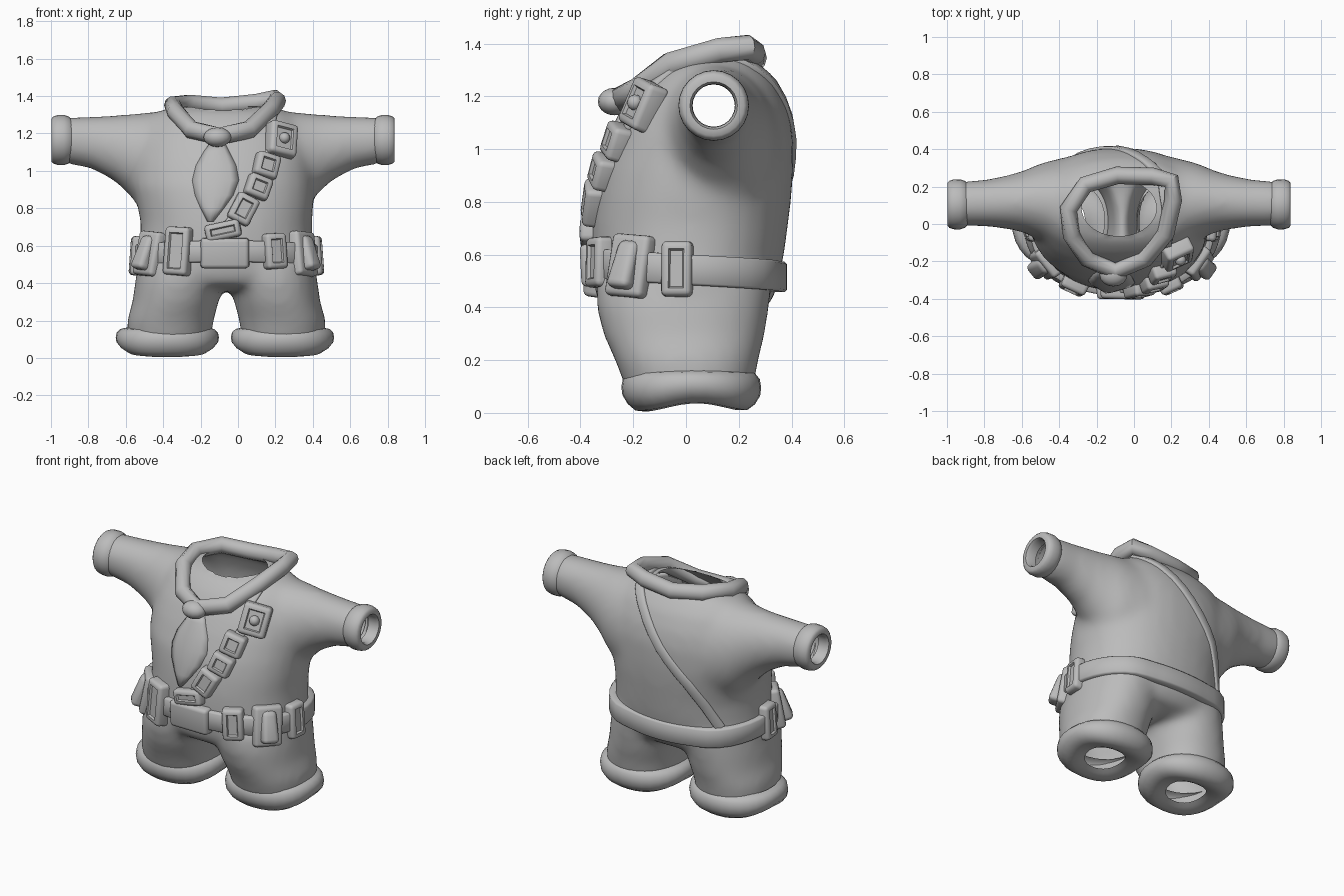
import bpy, bmesh
from math import sin, cos, pi, radians, copysign
from mathutils import Vector, Matrix
from mathutils.bvhtree import BVHTree

if "Cube" in bpy.data.objects:
    bpy.data.objects.remove(bpy.data.objects["Cube"])

MID = -0.08  # centre of the sleeves and chest
HIP = -0.062  # centre of the hips and legs
grey = bpy.data.materials.new("plain_grey")
grey.use_nodes = True
grey.diffuse_color = (0.5, 0.5, 0.5, 1)
grey.node_tree.nodes["Principled BSDF"].inputs["Base Color"].default_value = (0.5, 0.5, 0.5, 1)


def add(name, bm, smooth=40):
    mesh = bpy.data.meshes.new(name)
    bm.to_mesh(mesh)
    bm.free()
    mesh.materials.append(grey)
    ob = bpy.data.objects.new(name, mesh)
    bpy.context.collection.objects.link(ob)
    bpy.ops.object.select_all(action='DESELECT')
    ob.select_set(True)
    bpy.context.view_layer.objects.active = ob
    bpy.ops.object.shade_smooth_by_angle(angle=radians(smooth))
    return ob


def ring(center, u, v, power=2.0, n=32):
    pts = []
    for i in range(n):
        c, s = cos(2 * pi * i / n), sin(2 * pi * i / n)
        pts.append(Vector(center) + Vector(u) * copysign(abs(c) ** (2 / power), c)
                   + Vector(v) * copysign(abs(s) ** (2 / power), s))
    return pts


def loft(bm, rings, caps=True, closed=False):
    rows = [[bm.verts.new(p) for p in r] for r in rings]
    n = len(rows[0])
    faces = []
    pairs = list(zip(rows, rows[1:])) + ([(rows[-1], rows[0])] if closed else [])
    for a, b in pairs:
        for i in range(n):
            j = (i + 1) % n
            faces.append(bm.faces.new((a[i], a[j], b[j], b[i])))
    if caps and not closed:
        faces += [bm.faces.new(rows[0]), bm.faces.new(rows[-1])]
    bmesh.ops.recalc_face_normals(bm, faces=faces)


def flat_ring(x, hw, front, back, z, power=2.2):
    return ring((x, (front + back) / 2, z), (hw, 0, 0), (0, (back - front) / 2, 0), power)


# Body: torso, flared sleeves and legs merged into one smooth skin
TORSO = [(.36, HIP, .28, -.2, .2), (.39, HIP, .44, -.315, .3), (.45, HIP, .485, -.345, .34),
         (.6, HIP, .465, -.36, .372), (.72, HIP, .458, -.357, .388), (.82, -.068, .472, -.345, .4),
         (.92, MID, .485, -.325, .407), (1.05, MID, .48, -.275, .407), (1.15, MID, .46, -.225, .388),
         (1.25, MID, .42, -.16, .345), (1.31, MID, .36, -.1, .295), (1.345, MID, .27, -.02, .26)]
SLEEVE = [(.28, .68, 1.325, -.15, .36), (.42, .77, 1.312, -.09, .325), (.5, .87, 1.303, -.05, .29),
          (.58, .945, 1.298, -.03, .265), (.7, 1.01, 1.292, -.015, .24), (.87, 1.045, 1.285, -.01, .225)]
LEG = [(.07, .308, .22, -.22, .25), (.2, .3, .232, -.27, .275), (.3, .272, .23, -.315, .3),
       (.4, .252, .237, -.34, .315), (.52, .225, .24, -.34, .33)]
bm = bmesh.new()
loft(bm, [flat_ring(x, hw, f, b, z) for z, x, hw, f, b in TORSO])
for side in (-1, 1):
    loft(bm, [ring((MID + side * d, (f + b) / 2, (lo + hi) / 2), (0, (b - f) / 2, 0),
                   (0, 0, (hi - lo) / 2)) for d, lo, hi, f, b in SLEEVE])
    loft(bm, [flat_ring(HIP + side * off, hw, f, b, z) for z, off, hw, f, b in LEG])
draft = add("body_draft", bm)
remesh = draft.modifiers.new("Merge", 'REMESH')
remesh.mode = 'VOXEL'
remesh.voxel_size = 0.022
soften = draft.modifiers.new("Soften", 'SMOOTH')
soften.factor, soften.iterations = 0.5, 16
skin = bpy.data.meshes.new_from_object(draft.evaluated_get(bpy.context.evaluated_depsgraph_get()))
bpy.data.objects.remove(draft)

bm = bmesh.new()
bm.from_mesh(skin)
bpy.data.meshes.remove(skin)
bvh = BVHTree.FromBMesh(bm)


# Openings at the neck, sleeves and legs
def neck_radius(p):
    return (((p.x - MID) / .2) ** 2 + ((p.y - .085) / .15) ** 2) ** .5


def is_opening(p):
    return (p.z > 1.1 and neck_radius(p) < 1) or abs(p.x - MID) > .845 or p.z < .1


bmesh.ops.delete(bm, geom=[f for f in bm.faces if is_opening(f.calc_center_median())], context='FACES')
for v in bm.verts:
    if v.is_boundary and v.co.z > 1.1 and abs(v.co.x - MID) < .5:
        k = neck_radius(v.co)
        v.co.x = MID + (v.co.x - MID) / k
        v.co.y = .085 + (v.co.y - .085) / k
add("body_suit", bm, 60)

# Rolled sleeve cuffs and trouser hems
CUFF = [(.81, .113), (.825, .126), (.85, .134), (.885, .133), (.907, .126), (.917, .115),
        (.917, .09), (.9, .082), (.85, .08)]
HEM = [(.16, .8), (.152, .91), (.13, .98), (.1, 1), (.07, .985), (.04, .91), (.018, .8),
       (.012, .65), (.018, .52), (.028, .42)]
for side, label in ((-1, "right"), (1, "left")):
    bm = bmesh.new()
    loft(bm, [ring((MID + side * d, .105, 1.165), (0, r, 0), (0, 0, r), n=24) for d, r in CUFF], False)
    add(label + "_cuff", bm, 60)
    bm = bmesh.new()
    rows = [flat_ring(HIP - .008 + side * .308, .276 * k, .02 - .265 * k, .02 + .265 * k, z) for z, k in HEM]
    for r in rows:
        for p in r:
            p.z += (.008 + .018 * cos((p.y - .04) * 14)) * (1 - p.z / .17)
    loft(bm, rows, False)
    add(label + "_hem", bm, 60)


# Surface helpers
def from_front(x, z):
    loc, nor, _, _ = bvh.ray_cast(Vector((x, -2, z)), Vector((0, 1, 0)))
    return loc, nor


def around(angle, z):
    out = Vector((sin(angle), -cos(angle), 0))
    loc, nor, _, _ = bvh.ray_cast(Vector((HIP, 0, z)) + out * 2, -out)
    return loc, nor


def strap(name, samples, width, thick, closed=False):
    rows = []
    n = len(samples)
    for i, (p, nor) in enumerate(samples):
        a = samples[(i - 1) % n if closed else max(i - 1, 0)][0]
        b = samples[(i + 1) % n if closed else min(i + 1, n - 1)][0]
        side = (b - a).cross(nor).normalized() * width / 2
        lift, low = nor * thick, nor * -.015
        rows.append([p - side + low, p - side + lift * .75, p - side * .85 + lift,
                     p + side * .85 + lift, p + side + lift * .75, p + side + low])
    bm = bmesh.new()
    loft(bm, rows, True, closed)
    return add(name, bm, 60)


# Belt, slightly lower at the back
belt = []
for i in range(48):
    loc, nor = around(2 * pi * i / 48, .543 + .028 * cos(2 * pi * i / 48))
    belt.append((loc, Vector((nor.x, nor.y, 0)).normalized()))
strap("belt", belt, .115, .03, True)

# Shoulder strap, running up the chest, under the collar and down the back
PATH = [(-.12, -.37, .64), (.03, -.36, .8), (.1, -.33, .92), (.15, -.3, 1.03), (.21, -.2, 1.17),
        (.17, -.11, 1.25), (.17, .1, 1.31), (.14, .25, 1.31), (.06, .34, 1.24), (-.1, .4, 1.05),
        (-.28, .38, .85), (-.36, .33, .72), (-.42, .26, .58)]
points = []
for a, b in zip(PATH, PATH[1:]):
    points += [Vector(a).lerp(Vector(b), k / 3) for k in range(3)]
points.append(Vector(PATH[-1]))
strap("shoulder_strap", [bvh.find_nearest(p)[:2] for p in points], .055, .014)


# Pouches: rounded boxes seated on the surface with a framed, flapped or buttoned front
def box(bm, w, d, h, y, taper=1.0, slant=0.0, soft=.02):
    made = bmesh.ops.create_cube(bm, size=1)["verts"]
    for v in made:
        outer, top = v.co.y < 0, v.co.z > 0
        k = taper if outer else 1
        pinch = .8 if slant and top else 1
        v.co = (v.co.x * w * k * pinch, v.co.y * d + y + (slant if outer and top else 0), v.co.z * h * k)
    edges = list({e for v in made for e in v.link_edges})
    bmesh.ops.bevel(bm, geom=edges, offset=soft, segments=3, profile=.5, affect='EDGES')


def pouch(name, spot, w, h, depth, tilt=0, style="frame"):
    loc, nor = spot
    nor = Vector((nor.x, nor.y, nor.z * .6)).normalized()
    right = Vector((0, 0, 1)).cross(nor).normalized()
    frame = Matrix((right, -nor, right.cross(-nor))).transposed().to_4x4()
    bm = bmesh.new()
    box(bm, w, depth + .03, h, .015 - depth / 2, .96)
    if style in ("frame", "button"):
        front = min(bm.faces, key=lambda f: f.calc_center_median().y)
        bmesh.ops.inset_region(bm, faces=[front], thickness=min(w, h) * .1)
        bmesh.ops.inset_region(bm, faces=[front], thickness=.008, depth=-.012)
    if style == "flap":
        box(bm, w * .62, .075, h * .8, -depth - .015, .9, .035, .024)
    if style == "button":
        bmesh.ops.create_uvsphere(bm, u_segments=12, v_segments=8, radius=.03,
                                  matrix=Matrix.Translation((0, .008 - depth, 0)))
    ob = add(name, bm, 50)
    ob.matrix_world = Matrix.Translation(loc) @ frame @ Matrix.Rotation(radians(tilt), 4, 'Y')


pouch("belt_buckle", from_front(-.07, .56), .265, .165, .045, style="plain")
for side, label in ((-1, "right"), (1, "left")):
    size = (.145, .265) if side < 0 else (.125, .195)
    spot = from_front(-.315 if side < 0 else .19, .57)
    pouch(label + "_front_pouch", spot, *size, .055, -3 * side)
    pouch(label + "_flap_pouch", around(side * radians(63), .555), .175, .245, .045, 4, "flap")
    pouch(label + "_side_pouch", around(side * radians(86), .545), .12, .215, .045)
CHEST = [(.225, 1.16, .165, .19, .06, 14, "button"), (.148, 1.025, .135, .135, .055, 18, "frame"),
         (.105, .912, .135, .125, .055, 22, "frame"), (.028, .795, .13, .16, .05, 28, "frame"),
         (-.08, .68, .195, .095, .045, -12, "frame")]
for i, (x, z, w, h, depth, tilt, style) in enumerate(CHEST):
    pouch("chest_pouch_%d" % (i + 1), from_front(x, z), w, h, depth, tilt, style)

# Neckerchief roll: a tube tilted up towards the back
ROLL = [(-.1, -.255, 1.185), (-.25, -.185, 1.22), (-.335, -.06, 1.318), (-.35, .08, 1.35), (-.26, .21, 1.36),
        (-.09, .26, 1.345), (.1, .255, 1.365), (.2, .23, 1.385), (.21, .13, 1.375), (.17, -.05, 1.322),
        (.06, -.185, 1.22)]
bm = bmesh.new()
rows = []
for i, p in enumerate(ROLL):
    along = (Vector(ROLL[(i + 1) % len(ROLL)]) - Vector(ROLL[i - 1])).normalized()
    out = along.cross(Vector((0, 0, 1))).normalized()
    rows.append(ring(p, out * .047, out.cross(along) * .049, n=10))
loft(bm, rows, False, True)
add("neckerchief_roll", bm, 50)

# Knot and hanging leaf-shaped tail
bm = bmesh.new()
bmesh.ops.create_uvsphere(bm, u_segments=16, v_segments=10, radius=1,
                          matrix=Matrix.Translation((-.11, -.272, 1.18)) @ Matrix.Diagonal((.074, .062, .052, 1)))
add("neckerchief_knot", bm, 60)
TAIL = [(1.15, -.15, -.07), (1.1, -.185, -.045), (1.03, -.225, -.01), (.95, -.245, .005), (.87, -.23, -.025),
        (.8, -.2, -.075), (.73, -.165, -.13)]
bm = bmesh.new()
grid = []
for z, left, right in TAIL:
    row = []
    for k in range(7):
        t = k / 3 - 1
        x = (left + right) / 2 + t * (right - left) / 2
        loc, _ = from_front(x, z)
        row.append(bm.verts.new(loc - Vector((0, .008 + .016 * (1 - t * t), 0))))
    grid.append(row)
for a, b in zip(grid, grid[1:]):
    for i in range(6):
        bm.faces.new((a[i], b[i], b[i + 1], a[i + 1]))
tail = add("neckerchief_tail", bm, 50)
solid = tail.modifiers.new("Thickness", 'SOLIDIFY')
solid.thickness = .02
